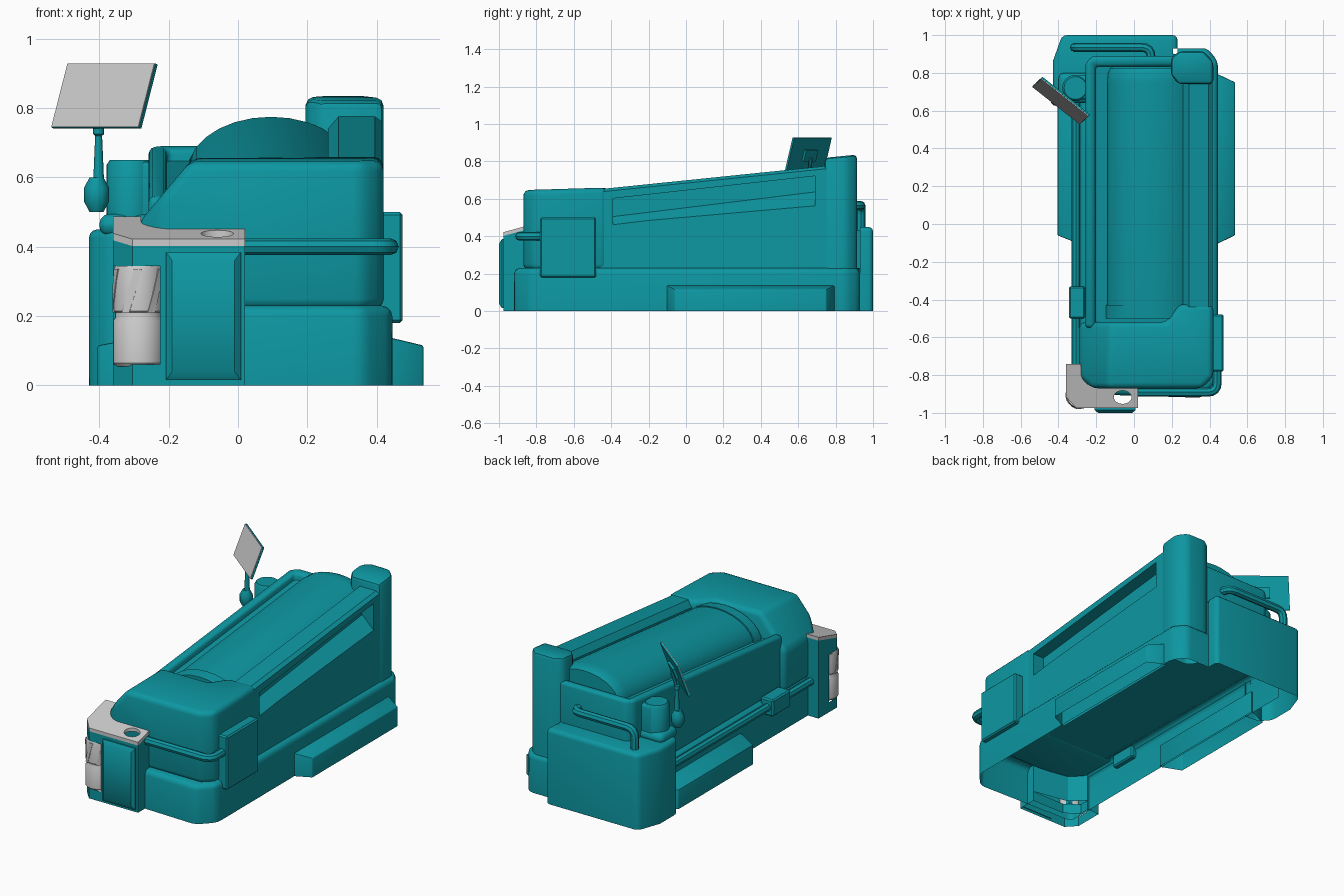
import bpy, bmesh
from math import pi, cos, sin
from mathutils import Vector as V

if "Cube" in bpy.data.objects:
    bpy.data.objects.remove(bpy.data.objects["Cube"])

teal = bpy.data.materials.new("teal_paint")
teal.diffuse_color = (0.004, 0.31, 0.36, 1)
teal.use_nodes = True
teal.node_tree.nodes["Principled BSDF"].inputs["Base Color"].default_value = teal.diffuse_color


def finish(ob, bevel=0, seg=3, mat=teal):
    bpy.ops.object.select_all(action='DESELECT')
    bpy.context.view_layer.objects.active = ob
    ob.select_set(True)
    if bevel:
        m = ob.modifiers.new("bevel", 'BEVEL')
        m.width, m.segments, m.limit_method, m.angle_limit = bevel, seg, 'ANGLE', 0.5
    bpy.ops.object.convert(target='MESH')
    bpy.ops.object.shade_smooth_by_angle(angle=0.6)
    ob.data.materials.clear()
    if mat:
        ob.data.materials.append(mat)
    return ob


def loft(name, rings, bevel=0, seg=3, mat=teal, drop="", sides=(), cut=None, done=True):
    """Skin a stack of equal-length rings and cap them. drop removes caps ('b', 't'),
    sides lists side faces to leave out, cut slices by a plane."""
    bm = bmesh.new()
    rows = [[bm.verts.new(p) for p in r] for r in rings]
    n = len(rows[0])
    gone = []
    for a, b in zip(rows, rows[1:]):
        for i in range(n):
            f = bm.faces.new((a[i], a[(i + 1) % n], b[(i + 1) % n], b[i]))
            if i in sides:
                gone.append(f)
    caps = {'b': bm.faces.new(rows[0][::-1]), 't': bm.faces.new(rows[-1])}
    bmesh.ops.recalc_face_normals(bm, faces=bm.faces)
    if cut:
        r = bmesh.ops.bisect_plane(bm, geom=bm.verts[:] + bm.edges[:] + bm.faces[:],
                                   plane_co=cut[0], plane_no=cut[1], clear_outer=True)
        edges = [e for e in r['geom_cut'] if isinstance(e, bmesh.types.BMEdge)]
        bmesh.ops.holes_fill(bm, edges=edges)
        bmesh.ops.recalc_face_normals(bm, faces=bm.faces)
    gone += [caps[d] for d in drop]
    if gone:
        bmesh.ops.delete(bm, geom=gone, context='FACES')
    me = bpy.data.meshes.new(name)
    bm.to_mesh(me)
    bm.free()
    ob = bpy.data.objects.new(name, me)
    bpy.context.collection.objects.link(ob)
    return finish(ob, bevel, seg, mat) if done else ob


def carve(ob, cutter, mat=teal):
    cutter.hide_render = True
    m = ob.modifiers.new("carve", 'BOOLEAN')
    m.operation, m.object, m.solver = 'DIFFERENCE', cutter, 'EXACT'
    finish(ob, mat=mat)
    bpy.data.objects.remove(cutter)


def prism(name, plan, z0, z1, *a, **k):
    """Vertical prism; z0 and z1 may be functions of y."""
    f0 = z0 if callable(z0) else lambda y: z0
    f1 = z1 if callable(z1) else lambda y: z1
    return loft(name, [[(x, y, f0(y)) for x, y in plan], [(x, y, f1(y)) for x, y in plan]], *a, **k)


def box(name, x0, x1, y0, y1, z0, z1, *a, **k):
    return prism(name, [(x0, y0), (x1, y0), (x1, y1), (x0, y1)], z0, z1, *a, **k)


def lathe(name, c, profile, n=24, ratio=1, **k):
    return loft(name, [[(c[0] + r * cos(2 * pi * i / n), c[1] + ratio * r * sin(2 * pi * i / n), z)
                        for i in range(n)] for r, z in profile], **k)


def pipe(name, pts, r, corner=0.05):
    """Round tube through points with rounded corners."""
    pts = [V(p) for p in pts]
    path = [pts[0]]
    for a, b, c in zip(pts, pts[1:], pts[2:]):
        p, q = b + (a - b).normalized() * corner, b + (c - b).normalized() * corner
        path += [p * (1 - t)**2 + b * 2 * t * (1 - t) + q * t * t for t in (0, .25, .5, .75, 1)]
    path.append(pts[-1])
    cu = bpy.data.curves.new(name, 'CURVE')
    cu.dimensions, cu.bevel_depth, cu.bevel_resolution, cu.use_fill_caps = '3D', r, 2, True
    s = cu.splines.new('POLY')
    s.points.add(len(path) - 1)
    for sp, p in zip(s.points, path):
        sp.co = (*p, 1)
    ob = bpy.data.objects.new(name, cu)
    bpy.context.collection.objects.link(ob)
    return finish(ob)


# lower hull, open underneath and into the rear box
prism("base", [(-.29, -.9), (.36, -.92), (.445, -.83), (.445, .86), (.39, .93), (.23, .93), (-.29, .93)],
      0, .23, .03, drop="b", sides=(5,))

# raised block at the front end, sloping away on the left
prism("front_block", [(-.29, -.81), (-.22, -.87), (.36, -.87), (.42, -.81), (.42, -.425), (.24, -.425),
                      (.17, -.52), (-.29, -.52)], .22, lambda y: .66 + .03 * (y + .43), .03,
      cut=(V((-.29, 0, .465)), V((-.19, 0, .16))))

# sloping tub with a raised rounded wall, and the arched canopy
slope = lambda y: .65 + .103 * (y - .86)
box("tub", -.24, .3, -.6, .86, .225, slope)
prism("tub_wall", [(-.258, -.55), (-.205, -.55), (-.205, .835), (.24, .835), (.24, .89), (-.22, .89), (-.258, .85)],
      .225, lambda y: slope(y) + .04, .02)
rings = []
for y, s in ((-.45, 1), (.75, 1), (.80, .96), (.825, .87)):
    base = slope(y) - .02
    rings.append([(.095 + .24 * (.5 + .5 * s) * cos(pi * i / 14), y, base + .156 * s * sin(pi * i / 14))
                  for i in range(15)])
loft("canopy", rings)
loft("canopy_front_collar", [[(.095 + .247 * cos(pi * i / 14), y, slope(y) - .015 + .157 * sin(pi * i / 14))
                              for i in range(15)] for y in (-.5, -.43)])

# right side wall with a long sloped recess
wall = loft("side_wall", [[(.26, y, .22), (.415, y, .22), (.415, y, t - .015), (.395, y, t), (.29, y, t),
                           (.26, y, t - .035)] for y, t in ((-.46, .652), (.77, .778))], done=False)
carve(wall, loft("recess_cutter", [[(x, -.39, a), (x, .69, b), (x, .69, .722), (x, -.39, .602)]
                                   for x, a, b in ((.43, .453, .548), (.34, .505, .637))]))

# rear pillar
prism("rear_pillar", [(.195, .79), (.235, .74), (.42, .74), (.42, .86), (.37, .915), (.24, .915), (.195, .88)],
      .1, lambda y: .835 + .1 * (y - .9), .022, 2, drop="b")

# rear equipment box with handle, open underneath
prism("rear_box", [(-.43, .7), (-.37, .64), (-.28, .64), (.23, .64), (.23, .93), (.23, 1), (-.38, 1), (-.43, .86)],
      0, .45, .025, drop="b", sides=(2, 3))
pipe("rear_handle", [(-.315, .935, .43), (-.315, .935, .565), (.09, .935, .565), (.09, .86, .565)], .024)

# monitor mount
box("mount_collar", -.4, -.22, .64, .8, .43, .495, .03)
lathe("mount_drum", (-.31, .72), [(.07, .48), (.07, .635), (.06, .65)])
box("mount_bridge", -.33, -.22, .66, .79, .44, .645, .015)
lathe("arm_joint", (-.408, .66), [(.02, .5), (.036, .53), (.036, .57), (.02, .6)], n=12)
lathe("arm", (-.402, .66), [(.016, .58), (.01, .72), (.016, .725), (.016, .745), (.009, .75)], n=12)

# tilted monitor: grey screen on a teal back
u, h = V((.253, -.2, 0)), V((.047, .043, .185))
nrm = h.cross(u).normalized()
if nrm.y < 0:
    nrm = -nrm
o = V((-.54, .726, .745))


def slab(name, d0, d1, m, mat):
    loft(name, [[o + u * a + h * b + nrm * d for a, b in
                 ((m, m), (1 - m, m), (1 - m, 1 - m), (m, 1 - m))] for d in (d0, d1)], mat=mat)


slab("monitor_back", .004, .014, 0, teal)
slab("monitor_screen", 0, .004, .005, None)
slab("monitor_plate", .014, .028, .34, teal)
pipe("monitor_link", [(-.402, .66, .735), o + u * .5 + h * .45 + nrm * .03], .01)

# side skirts, open underneath
for side, x0, x1, y1 in (("right", .43, .535, .8), ("left", -.28, -.405, .7)):
    plan = [(x0, -.11), (x1, -.06), (x1, y1 - .05), (x0, y1)]
    loft(side + "_skirt", [[(x, y, 0) for x, y in plan],
                           [(x, y, .14 if x == x0 else .115) for x, y in plan]], .006, 2, drop="b")

# hollow corner post at the front left, notched for a canister
full = [(-.36, -.74), (-.36, -.915), (-.305, -.975), (.02, -.975), (.02, -.86), (-.2, -.86), (-.28, -.8), (-.28, -.74)]
notch = [(-.36, -.74), (-.36, -.84), (-.225, -.84), (-.225, -.975), (.02, -.975), (.02, -.86), (-.2, -.82), (-.28, -.74)]
tilt = lambda y: .402 + .275 * (y + .975)
prism("post_foot", full, 0, .06, drop="bt")
prism("post_middle", notch, .06, .345, drop="bt")
prism("post_head", full, .345, tilt, drop="bt")
cap = prism("post_cap", full, tilt, lambda y: tilt(y) + .02, mat=None, done=False)
carve(cap, lathe("cap_hole_cutter", (-.06, -.917), [(.047, .3), (.047, .6)], ratio=.75, mat=None), None)
loft("post_door", [[(-.1 + sx * a, y, .2 + sz * b) for sx, sz in ((-1, -1), (1, -1), (1, 1), (-1, 1))]
                   for y, a, b in ((-.97, .108, .184), (-.985, .108, .184), (-1, .09, .16))])

# grey canister with slanted ribs
c = (-.287, -.905)
lathe("canister", c, [(.066, .055), (.074, .065), (.074, .185), (.068, .195), (.068, .21), (.073, .215),
                      (.073, .33), (.068, .345)], mat=None)
for k in range(6):
    loft("canister_rib", [[(c[0] + r * cos(a + t), c[1] + r * sin(a + t), z)
                           for r, t in ((.07, -.16), (.076, -.16), (.076, .16), (.07, .16))]
                          for z, a in ((.21, k * pi / 3), (.27, k * pi / 3 + .25), (.335, k * pi / 3 + .5))], mat=None)

# guard rails and brackets
pipe("right_rail", [(0, -.89, .4), (.44, -.89, .4), (.44, -.7, .4)], .024)
pipe("left_rail", [(-.307, -.78, .21), (-.307, .68, .21)], .023)
box("rail_bracket", -.345, -.26, -.5, -.33, .16, .26, .008, 1)
box("side_panel", .4, .475, -.78, -.48, .18, .5, .008, 1)
